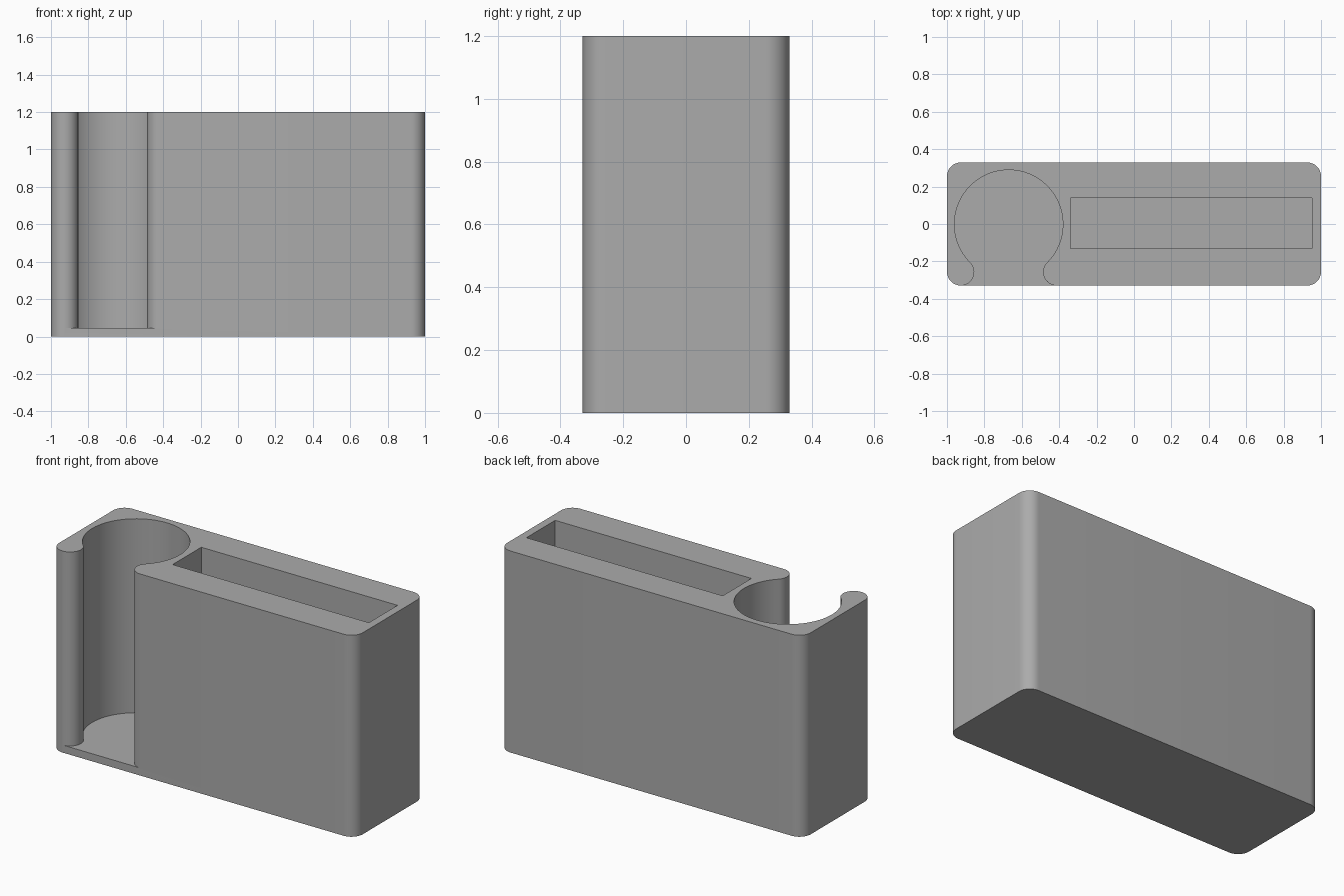
import bpy
import bmesh
from math import radians, cos, sin

HALF_X, HALF_Y, HEIGHT, FLOOR = 1.0, 0.329, 1.2, 0.045

cube = bpy.data.objects.get("Cube")
if cube:
    bpy.data.objects.remove(cube, do_unlink=True)

grey = bpy.data.materials.new("plain grey")
grey.use_nodes = True
colour = (0.41, 0.41, 0.41, 1)
grey.diffuse_color = colour
grey.node_tree.nodes["Principled BSDF"].inputs["Base Color"].default_value = colour


def arc(cx, cy, r, start, end, steps):
    """Points along an arc, angles in degrees."""
    angles = [radians(start + (end - start) * i / steps) for i in range(steps + 1)]
    return [(cx + r * cos(a), cy + r * sin(a)) for a in angles]


def prism(name, outline, z0, z1):
    """Extrude a flat outline into a closed solid."""
    bm = bmesh.new()
    base = bm.faces.new([bm.verts.new((x, y, z0)) for x, y in outline])
    top = bmesh.ops.extrude_face_region(bm, geom=[base], use_keep_orig=True)
    verts = [v for v in top["geom"] if isinstance(v, bmesh.types.BMVert)]
    bmesh.ops.translate(bm, verts=verts, vec=(0, 0, z1 - z0))
    bmesh.ops.recalc_face_normals(bm, faces=bm.faces[:])
    mesh = bpy.data.meshes.new(name)
    bm.to_mesh(mesh)
    bm.free()
    mesh.materials.append(grey)
    obj = bpy.data.objects.new(name, mesh)
    bpy.context.collection.objects.link(obj)
    return obj


# Block with rounded upright corners
r = 0.074
outline = []
for sx, sy, start in ((1, 1, 0), (-1, 1, 90), (-1, -1, 180), (1, -1, 270)):
    outline += arc(sx * (HALF_X - r), sy * (HALF_Y - r), r, start, start + 90, 12)
body = prism("holder_body", outline, 0, HEIGHT)

# Round bay open to the front, with rounded lips tangent to the bay wall
bay_x, bay_r, lip_r = -0.67, 0.29, 0.072
c = (bay_r + lip_r) * cos(radians(45))
bay_y = c + lip_r - HALF_Y
lip_y = bay_y - c
bay = [(bay_x - c, -0.5)]
bay += arc(bay_x - c, lip_y, lip_r, -90, 45, 16)
bay += arc(bay_x, bay_y, bay_r, 225, -45, 64)[1:-1]
bay += arc(bay_x + c, lip_y, lip_r, 135, 270, 16)
bay += [(bay_x + c, -0.5)]

# Rectangular slot
slot = [(-0.34, -0.13), (0.953, -0.13), (0.953, 0.14), (-0.34, 0.14)]

bpy.context.view_layer.objects.active = body
for name, shape in (("bay_cutter", bay), ("slot_cutter", slot)):
    cutter = prism(name, shape, FLOOR, HEIGHT + 0.2)
    cutter.hide_render = True
    cut = body.modifiers.new(name, "BOOLEAN")
    cut.operation = "DIFFERENCE"
    cut.solver = "EXACT"
    cut.object = cutter
    bpy.ops.object.modifier_apply(modifier=cut.name)
    bpy.data.objects.remove(cutter, do_unlink=True)

# Smooth curved walls, crisp rims
bpy.ops.object.select_all(action="DESELECT")
body.select_set(True)
bpy.ops.object.shade_smooth_by_angle(angle=radians(30))
